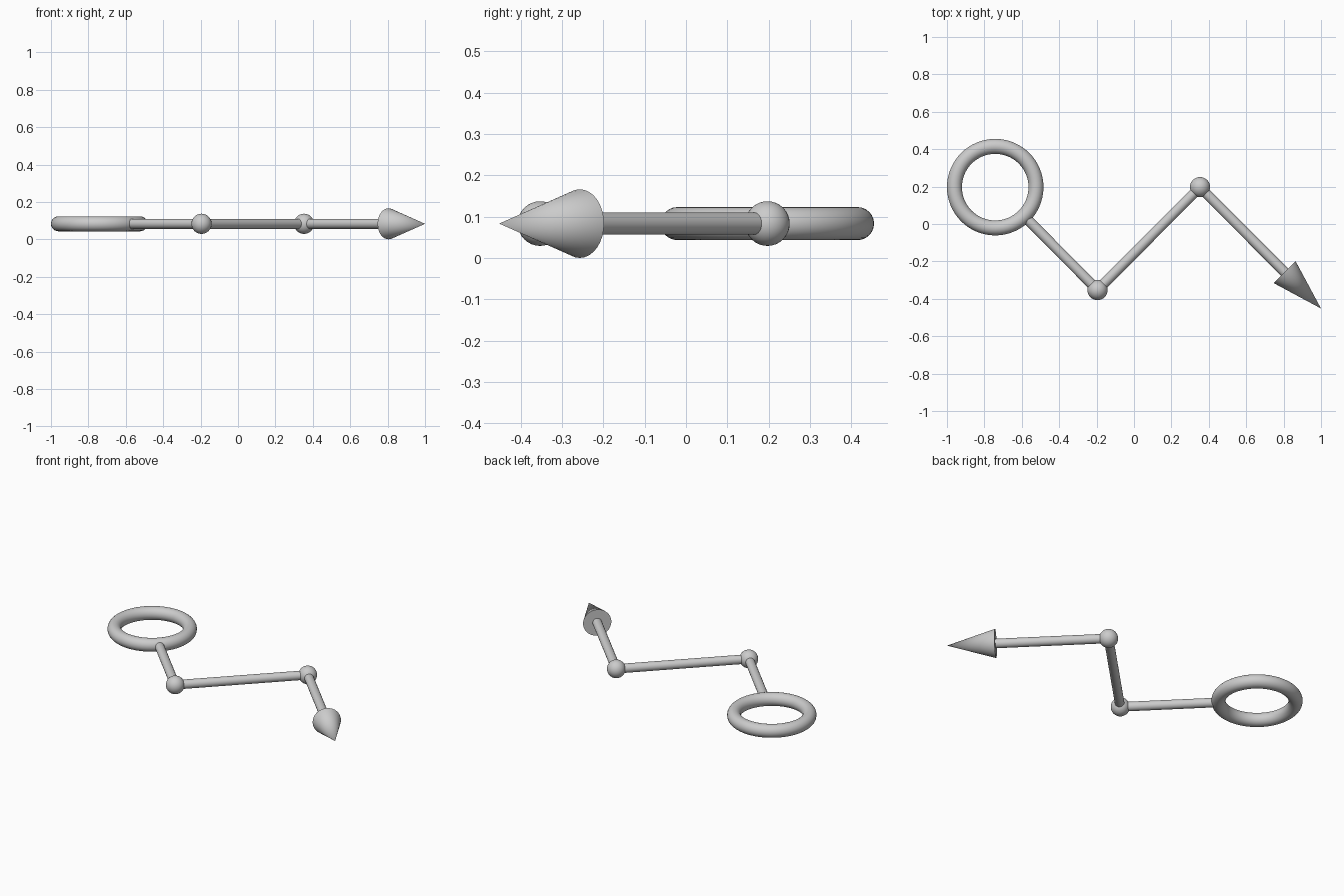
import bpy
from math import pi, sqrt
from mathutils import Vector

cube = bpy.data.objects.get("Cube")
if cube:
    bpy.data.objects.remove(cube, do_unlink=True)

Z = 0.083
ROD_R, BALL_R, HEAD_R = 0.027, 0.054, 0.083
RING_R, TUBE_R = 0.218, 0.04

ring_centre = Vector((-0.742, 0.197, Z))
near_joint = Vector((-0.195, -0.353, Z))
far_joint = Vector((0.353, 0.197, Z))
head_base = Vector((0.805, -0.257, Z))
tip = Vector((1.0, -0.452, Z))


def finish(name):
    obj = bpy.context.object
    obj.name = name
    bpy.ops.object.shade_smooth_by_angle(angle=pi / 5)
    return obj


def taper(name, start, end, r1, r2, sides=32):
    """Cylinder or cone running from start to end."""
    axis = end - start
    bpy.ops.mesh.primitive_cone_add(
        vertices=sides, radius1=r1, radius2=r2, depth=axis.length,
        location=(start + end) / 2,
        rotation=axis.to_track_quat('Z', 'Y').to_euler())
    return finish(name)


def ball(name, centre):
    bpy.ops.mesh.primitive_uv_sphere_add(
        segments=32, ring_count=16, radius=BALL_R, location=centre)
    return finish(name)


# Ring handle
bpy.ops.mesh.primitive_torus_add(
    major_segments=64, minor_segments=24, major_radius=RING_R,
    minor_radius=TUBE_R, location=ring_centre)
finish("ring_handle")

# Zigzag rods, the first one rooted inside the ring tube
ring_edge = ring_centre + Vector((1, -1, 0)) * (RING_R / sqrt(2))
path = [ring_edge, near_joint, far_joint, head_base]
for name, a, b in zip(("ring_rod", "middle_rod", "arrow_rod"), path, path[1:]):
    taper(name, a, b, ROD_R, ROD_R)

# Ball joints at the bends
ball("near_joint", near_joint)
ball("far_joint", far_joint)

# Arrow head
taper("arrow_head", head_base, tip, HEAD_R, 0)
